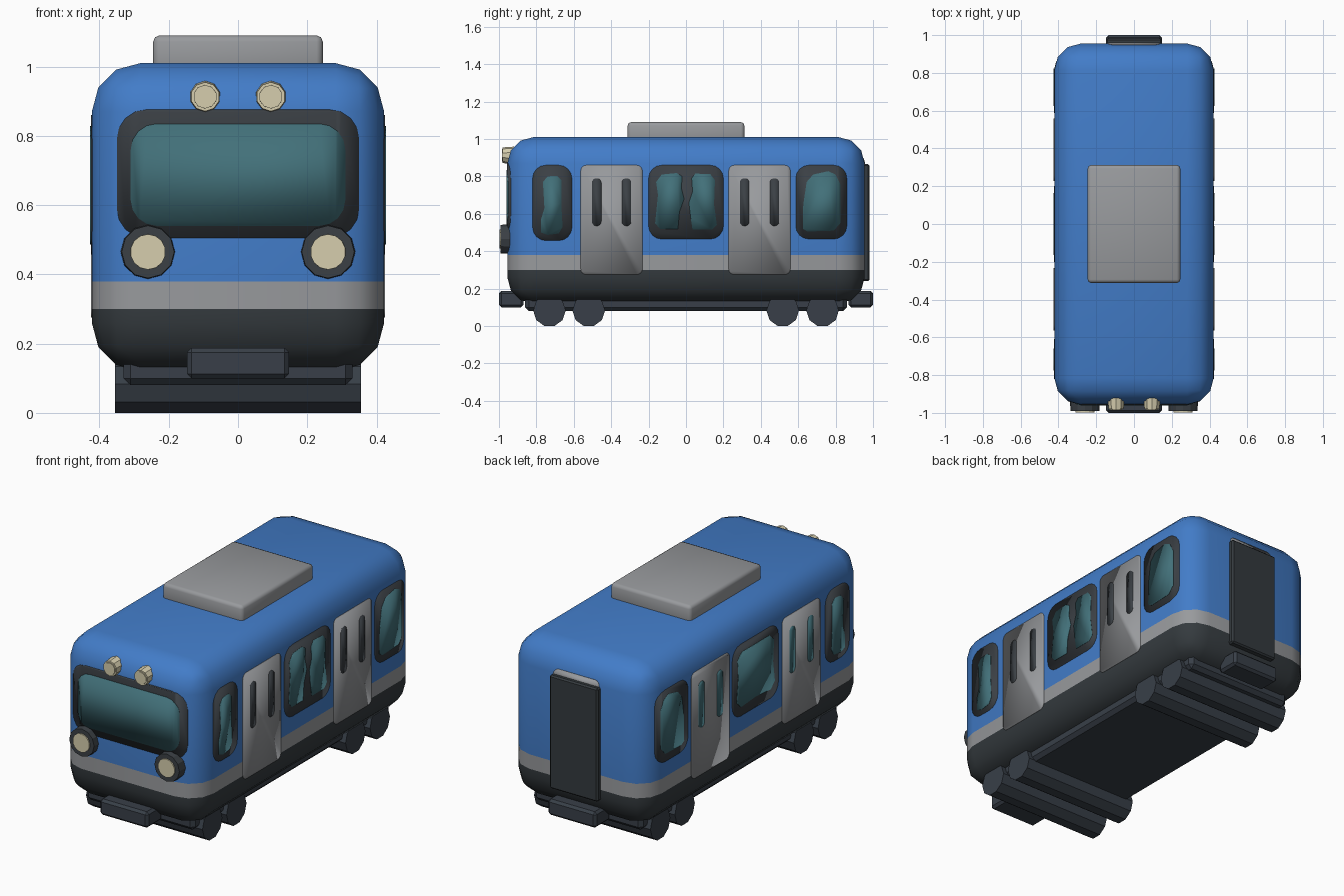
import bpy, bmesh, math
from mathutils import Vector

if "Cube" in bpy.data.objects:
    bpy.data.objects.remove(bpy.data.objects["Cube"])


def mat(name, r, g, b):
    lin = [(c / 255 / 12.92) if c < 11 else ((c / 255 + 0.055) / 1.055) ** 2.4 for c in (r, g, b)]
    m = bpy.data.materials.new(name)
    m.diffuse_color = (*lin, 1)
    m.use_nodes = True
    m.node_tree.nodes["Principled BSDF"].inputs["Base Color"].default_value = m.diffuse_color
    return m


BLUE = mat("blue paint", 66, 124, 200)
GREY = mat("light grey", 152, 154, 157)
SKIRT = mat("dark skirt", 52, 58, 62)
FRAME = mat("window frame grey", 59, 64, 69)
GLASS = mat("teal glass", 66, 112, 121)
CREAM = mat("lamp cream", 214, 206, 174)
METAL = mat("running gear", 56, 63, 72)


def finish(bm, name, mats, smooth=None):
    me = bpy.data.meshes.new(name)
    bm.to_mesh(me)
    bm.free()
    for m in mats:
        me.materials.append(m)
    ob = bpy.data.objects.new(name, me)
    bpy.context.collection.objects.link(ob)
    if smooth:
        bpy.ops.object.select_all(action='DESELECT')
        ob.select_set(True)
        bpy.context.view_layer.objects.active = ob
        bpy.ops.object.shade_smooth_by_angle(angle=math.radians(smooth))
    return ob


def rounded_box(lo, hi, bevel, segments):
    bm = bmesh.new()
    bmesh.ops.create_cube(bm, size=1)
    for v in bm.verts:
        v.co = Vector([(a + b) / 2 + c * (b - a) for a, b, c in zip(lo, hi, v.co)])
    bmesh.ops.bevel(bm, geom=bm.edges[:], offset=bevel, segments=segments,
                    profile=0.5, affect='EDGES')
    return bm


def body_mesh():
    return rounded_box((-0.422, -0.955, 0.12), (0.422, 0.955, 1.01), 0.14, 3)


def cylinder(name, centre, axis, r1, r2, depth, sides, m, turn=0.0):
    bm = bmesh.new()
    bmesh.ops.create_cone(bm, cap_ends=True, segments=sides, radius1=r1, radius2=r2, depth=depth)
    rot = Vector(axis).to_track_quat('Z', 'Y').to_matrix()
    for v in bm.verts:
        c, s = math.cos(turn), math.sin(turn)
        p = Vector((v.co.x * c - v.co.y * s, v.co.x * s + v.co.y * c, v.co.z))
        v.co = rot @ p + Vector(centre)
    return finish(bm, name, [m])


def rounded_rect(u0, u1, z0, z1, r, n=4):
    pts = []
    for cu, cz, a0 in ((u1 - r, z1 - r, 0), (u0 + r, z1 - r, 90), (u0 + r, z0 + r, 180), (u1 - r, z0 + r, 270)):
        for i in range(n + 1):
            a = math.radians(a0 + 90 * i / n)
            pts.append((cu + r * math.cos(a), cz + r * math.sin(a)))
    return pts


def plate(name, pts, axis, lift, m, flat=False):
    """Thin plate on the body side that faces axis; follows the body curve unless flat."""
    axis = Vector(axis)
    side = abs(axis.x) > 0.5
    to3 = lambda u, z: Vector((0, u, z)) if side else Vector((u, 0, z))
    if flat:
        bm = bmesh.new()
        base = axis * (0.422 if side else 0.955)
        f = bm.faces.new([bm.verts.new(to3(*p) + base) for p in pts])
        f.normal_update()
        if f.normal.dot(axis) < 0:
            f.normal_flip()
    else:
        bm = body_mesh()
        bm.normal_update()
        bmesh.ops.delete(bm, geom=[f for f in bm.faces if f.normal.dot(axis) < 0.2], context='FACES')
        mid = (sum(p[0] for p in pts) / len(pts), sum(p[1] for p in pts) / len(pts))
        for p, q in zip(pts, pts[1:] + pts[:1]):
            nu, nz = q[1] - p[1], p[0] - q[0]
            if math.hypot(nu, nz) < 1e-5:
                continue
            if nu * (mid[0] - p[0]) + nz * (mid[1] - p[1]) > 0:
                nu, nz = -nu, -nz
            bmesh.ops.bisect_plane(bm, geom=bm.verts[:] + bm.edges[:] + bm.faces[:], dist=1e-6,
                                   plane_co=to3(*p), plane_no=to3(nu, nz).normalized(), clear_outer=True)
    bmesh.ops.translate(bm, verts=bm.verts[:], vec=axis * lift)
    ob = finish(bm, name, [m], 40)
    mod = ob.modifiers.new("thickness", 'SOLIDIFY')
    mod.thickness = 0.005
    mod.offset = -1


# Car body, coloured in bands by height
bm = body_mesh()
for z in (0.30, 0.38):
    bmesh.ops.bisect_plane(bm, geom=bm.verts[:] + bm.edges[:] + bm.faces[:],
                           plane_co=(0, 0, z), plane_no=(0, 0, 1))
for f in bm.faces:
    z = f.calc_center_median().z
    f.material_index = 2 if z < 0.30 else 1 if z < 0.38 else 0
finish(bm, "car_body", [BLUE, GREY, SKIRT], 40)

# Side windows and doors
for side, sx in (("right", 1), ("left", -1)):
    ax = (sx, 0, 0)
    for nm, u0, u1, z0 in (("front", -0.82, -0.61, 0.457), ("middle", -0.2, 0.2, 0.465), ("rear", 0.587, 0.86, 0.465)):
        plate(f"{side}_{nm}_window_frame", rounded_rect(u0, u1, z0, 0.86, 0.07), ax, 0.002, FRAME)
    for i, c in enumerate((-0.398, 0.393)):
        plate(f"{side}_door_{i}", rounded_rect(c - 0.165, c + 0.165, 0.275, 0.86, 0.03), ax, 0.003, GREY)
        for j in (-0.08, 0.08):
            plate(f"{side}_door_{i}_slot", rounded_rect(c + j - 0.025, c + j + 0.025, 0.535, 0.79, 0.024),
                  ax, 0.005, FRAME if sx > 0 else GLASS)
    plate(f"{side}_rear_glass", [(0.625, 0.52), (0.65, 0.505), (0.79, 0.51), (0.825, 0.55), (0.825, 0.76),
                                 (0.80, 0.81), (0.76, 0.828), (0.68, 0.81), (0.645, 0.77), (0.627, 0.65)],
          ax, 0.005, GLASS)
    plate(f"{side}_front_glass", [(-0.775, 0.5), (-0.74, 0.487), (-0.68, 0.495), (-0.66, 0.53), (-0.667, 0.66),
                                  (-0.665, 0.78), (-0.69, 0.803), (-0.74, 0.80), (-0.765, 0.77),
                                  (-0.757, 0.63), (-0.775, 0.57)], ax, 0.005, GLASS, True)

# Middle window glass: two wavy panes on the right, one on the left
plate("right_middle_glass_a", [(-0.165, 0.55), (-0.14, 0.52), (-0.043, 0.52), (-0.035, 0.61), (-0.01, 0.68),
                               (-0.025, 0.74), (-0.02, 0.80), (-0.05, 0.818), (-0.13, 0.81), (-0.16, 0.77),
                               (-0.15, 0.70)], (1, 0, 0), 0.005, GLASS, True)
plate("right_middle_glass_b", [(0.035, 0.515), (0.14, 0.515), (0.165, 0.54), (0.15, 0.65), (0.155, 0.78),
                               (0.13, 0.812), (0.05, 0.815), (0.03, 0.79), (0.035, 0.72), (0.015, 0.66),
                               (0.025, 0.58)], (1, 0, 0), 0.005, GLASS, True)
plate("left_middle_glass", [(-0.165, 0.55), (-0.13, 0.515), (0.0, 0.525), (0.13, 0.515), (0.165, 0.55), (0.15, 0.68),
                            (0.157, 0.78), (0.12, 0.815), (-0.12, 0.815), (-0.158, 0.78), (-0.15, 0.66)],
      (-1, 0, 0), 0.005, GLASS, True)

# Windscreen
plate("windscreen_frame", rounded_rect(-0.35, 0.35, 0.505, 0.876, 0.085), (0, -1, 0), 0.002, FRAME)
plate("windscreen_glass", rounded_rect(-0.31, 0.31, 0.54, 0.835, 0.075), (0, -1, 0), 0.005, GLASS)

# Rear end door with pale surround behind it
plate("rear_door_surround", rounded_rect(-0.14, 0.14, 0.275, 0.895, 0.03), (0, 1, 0), 0.003, GREY)
finish(rounded_box((-0.147, 0.93, 0.24), (0.147, 0.982, 0.865), 0.008, 1), "rear_door", [SKIRT])

# Roof unit
finish(rounded_box((-0.245, -0.312, 0.97), (0.245, 0.312, 1.09), 0.018, 2), "roof_unit", [GREY], 50)

# Headlamps
for s, sx in (("left", -1), ("right", 1)):
    cylinder(f"{s}_lamp_ring", (sx * 0.26, -0.955, 0.465), (0, -1, 0), 0.08, 0.076, 0.072, 12, FRAME)
    cylinder(f"{s}_lamp_lens", (sx * 0.26, -0.96, 0.465), (0, -1, 0), 0.053, 0.051, 0.074, 14, CREAM)
    cylinder(f"{s}_upper_lamp", (sx * 0.095, -0.95, 0.913), (0, -1, 0), 0.046, 0.042, 0.06, 10, CREAM)
    cylinder(f"{s}_upper_lens", (sx * 0.095, -0.96, 0.913), (0, -1, 0), 0.036, 0.034, 0.05, 10, CREAM)

# Underframe, couplers and wheel rollers
finish(rounded_box((-0.33, -0.86, 0.08), (0.33, 0.86, 0.16), 0.02, 1), "underframe", [METAL])
for nm, y0, y1 in (("front", -1.0, -0.87), ("rear", 0.87, 1.0)):
    finish(rounded_box((-0.147, y0, 0.10), (0.147, y1, 0.188), 0.013, 1), f"{nm}_coupler", [METAL])
for i, y in enumerate((-0.73, -0.52, 0.517, 0.73)):
    cylinder(f"wheel_roller_{i}", (0, y, 0.083), (1, 0, 0), 0.087, 0.087, 0.71, 10, METAL, math.radians(18))
